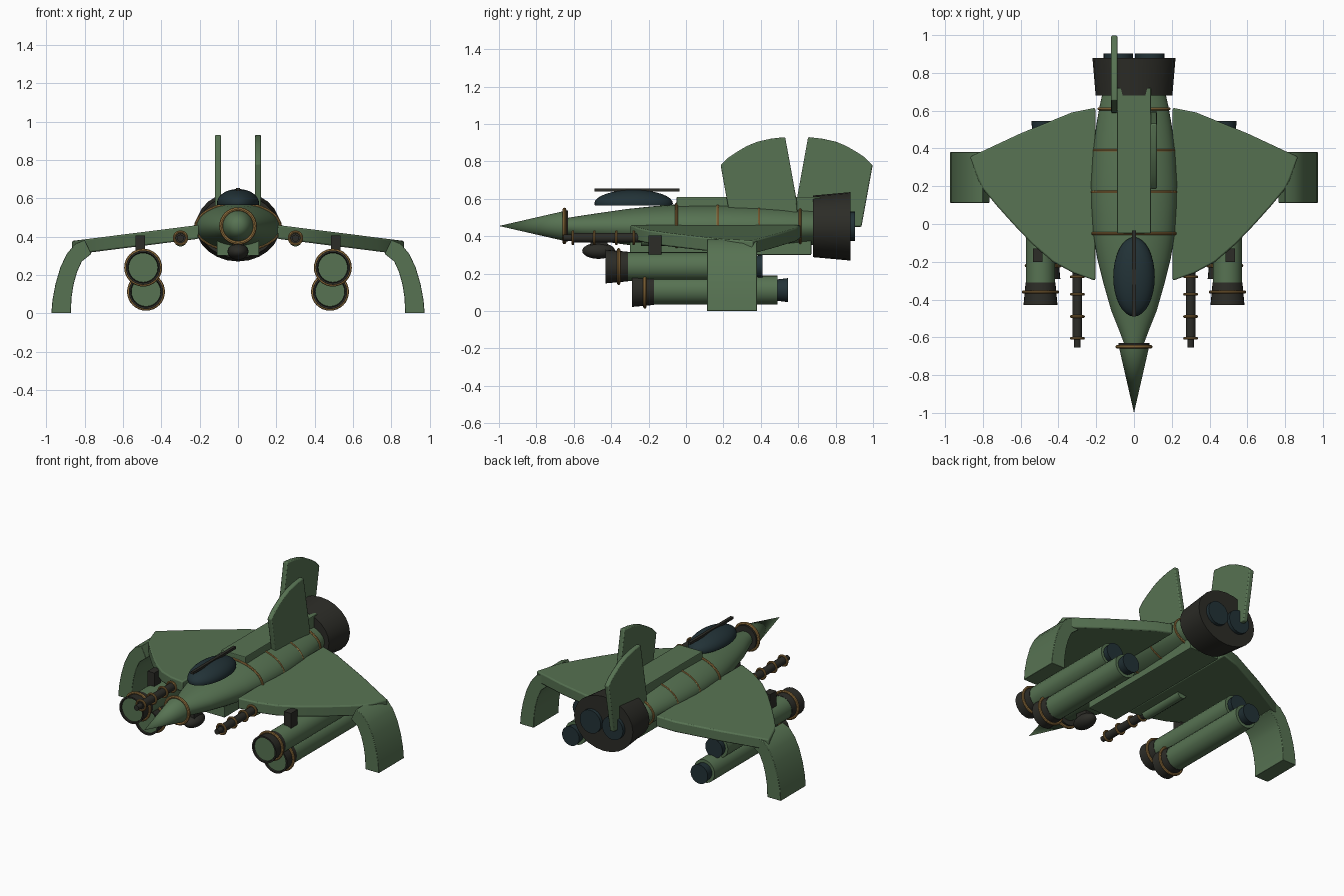
import bpy, bmesh, math
from mathutils import Vector, Matrix

if "Cube" in bpy.data.objects:
    bpy.data.objects.remove(bpy.data.objects["Cube"])


def mat(name, c):
    m = bpy.data.materials.new(name)
    m.diffuse_color = (*c, 1)
    m.use_nodes = True
    m.node_tree.nodes["Principled BSDF"].inputs["Base Color"].default_value = m.diffuse_color
    return m


GREEN = mat("green_paint", (0.095, 0.17, 0.085))
DARK = mat("dark_metal", (0.025, 0.025, 0.02))
GLASS = mat("dark_glass", (0.016, 0.032, 0.038))
BRASS = mat("brass", (0.30, 0.17, 0.05))


def finish(name, bm, material, smooth=True):
    bmesh.ops.recalc_face_normals(bm, faces=bm.faces)
    me = bpy.data.meshes.new(name)
    bm.to_mesh(me)
    bm.free()
    ob = bpy.data.objects.new(name, me)
    bpy.context.collection.objects.link(ob)
    me.materials.append(material)
    if smooth:
        bpy.ops.object.select_all(action='DESELECT')
        ob.select_set(True)
        bpy.context.view_layer.objects.active = ob
        bpy.ops.object.shade_smooth_by_angle(angle=math.radians(35))
    return ob


def loft(name, material, sections, x=0, n=32, closed=False):
    """Stack of ellipses along y; section = (y, half width, half height, z)."""
    bm = bmesh.new()
    rings = []
    for y, rx, rz, z in sections:
        rings.append([bm.verts.new((x + rx * math.cos(2 * math.pi * i / n), y,
                                    z + rz * math.sin(2 * math.pi * i / n))) for i in range(n)])
    pairs = list(zip(rings, rings[1:]))
    if closed:
        pairs.append((rings[-1], rings[0]))
    for a, b in pairs:
        for i in range(n):
            j = (i + 1) % n
            bm.faces.new((a[i], a[j], b[j], b[i]))
    if not closed:
        bm.faces.new(rings[0])
        bm.faces.new(rings[-1])
    bmesh.ops.remove_doubles(bm, verts=bm.verts, dist=1e-5)
    return finish(name, bm, material)


def tube(name, material, x, z, y0, y1, r0, r1=None, n=24):
    r1 = r0 if r1 is None else r1
    return loft(name, material, [(y0, r0, r0, z), (y1, r1, r1, z)], x, n)


def band(name, x, y, z, rx, rz, t=0.008):
    """Elliptical brass ring facing along y."""
    secs = []
    for k in range(8):
        a = 2 * math.pi * k / 8
        secs.append((y + t * math.sin(a), rx + t * math.cos(a), rz + t * math.cos(a), z))
    return loft(name, BRASS, secs, x, 32, True)


def box(name, material, lo, hi, bevel=0.0):
    bm = bmesh.new()
    lo, hi = Vector(lo), Vector(hi)
    m = Matrix.Translation((lo + hi) / 2) @ Matrix.Diagonal((*(hi - lo), 1))
    bmesh.ops.create_cube(bm, size=1, matrix=m)
    if bevel:
        bmesh.ops.bevel(bm, geom=bm.edges[:], offset=bevel, segments=2, affect='EDGES', profile=0.5)
    return finish(name, bm, material, False)


def prism(name, material, pts, offset, bevel=0.006):
    """Extrude an outline of 3D points by an offset, with softened edges."""
    bm = bmesh.new()
    a = [bm.verts.new(p) for p in pts]
    b = [bm.verts.new(Vector(p) + Vector(offset)) for p in pts]
    bm.faces.new(a)
    bm.faces.new(b[::-1])
    for i in range(len(a)):
        j = (i + 1) % len(a)
        bm.faces.new((a[i], a[j], b[j], b[i]))
    ob = finish(name, bm, material)
    mod = ob.modifiers.new("soft_edges", 'BEVEL')
    mod.width, mod.segments, mod.limit_method = bevel, 2, 'ANGLE'
    return ob


# Fuselage, nose, spine and belly
hull = [(-0.64, .05, .045, .452), (-0.56, .08, .06, .45), (-0.46, .12, .075, .45),
        (-0.32, .16, .095, .45), (-0.18, .195, .11, .45), (-0.05, .217, .12, .45),
        (0.1, .226, .123, .45), (0.22, .228, .123, .45), (0.38, .218, .118, .45),
        (0.52, .2, .11, .45), (0.62, .183, .1, .45), (0.7, .165, .095, .45)]
loft("fuselage", GREEN, hull, n=40)
loft("nose_cone", GREEN, [(-1, 0, 0, .455), (-0.65, .08, .08, .455)])
tube("nose_collar", DARK, 0, .455, -0.65, -0.63, .083)
band("nose_ring", 0, -0.65, .455, .088, .088, .01)
box("dorsal_spine", GREEN, (-.09, -0.05, .5), (.09, .72, .61), .005)
box("belly_keel", GREEN, (-.11, -0.3, .30), (.11, .67, .42), .005)
for y, rx, rz in ((-0.05, .22, .123), (0.17, .222, .121), (0.39, .211, .115), (0.61, .186, .104)):
    band("fuselage_ring", 0, y, .45, rx, rz)

# Canopy half dome with its centre frame, and chin sensor
bm = bmesh.new()
bmesh.ops.create_uvsphere(bm, u_segments=32, v_segments=16, radius=1)
bmesh.ops.bisect_plane(bm, geom=bm.verts[:] + bm.edges[:] + bm.faces[:], plane_co=(0, 0, -0.15),
                       plane_no=(0, 0, -1), clear_outer=True)
bmesh.ops.holes_fill(bm, edges=[e for e in bm.edges if e.is_boundary])
bmesh.ops.transform(bm, matrix=Matrix.Translation((0, -.28, .575)) @ Matrix.Diagonal((.11, .21, .073, 1)),
                    verts=bm.verts)
finish("canopy", bm, GLASS)
box("canopy_frame", DARK, (-.01, -.49, .638), (.01, -.035, .654))
bm = bmesh.new()
bmesh.ops.create_uvsphere(bm, u_segments=24, v_segments=12, radius=1,
                          matrix=Matrix.Translation((0, -.467, .322)) @ Matrix.Diagonal((.055, .088, .043, 1)))
finish("chin_sensor", bm, DARK)
box("sensor_mount", DARK, (-.03, -.51, .33), (.03, -.42, .42))

# Engine housing with twin exhausts
loft("engine_housing", DARK, [(.68, .203, .165, .453), (.88, .22, .183, .453)], n=24)
for s in (-1, 1):
    tube("exhaust", GLASS, s * .083, .453, .8, .903, .078)

# Tail fins: right one leans forward, left one is its fore-aft mirror
fin = [(.245, .45), (.185, .78), (.225, .82), (.27, .85), (.325, .882), (.38, .905),
       (.455, .922), (.53, .93), (.592, .59), (.6, .45)]
prism("right_tail_fin", GREEN, [(.088, y, z) for y, z in fin], (.033, 0, 0))
prism("left_tail_fin", GREEN, [(-.121, 1.183 - y, z) for y, z in fin], (.033, 0, 0))

wing = [(.205, -.30), (.32, -.26), (.43, -.20), (.54, -.105), (.64, 0), (.725, .095), (.8, .185),
        (.82, .18), (.868, .355), (.6, .48), (.33, .59), (.205, .615)]
wing[7] = (.825, .235)
outer = [(.80, .383), (.85, .362), (.893, .31), (.927, .24), (.953, .15), (.968, .07), (.974, 0)]
inner = [(.872, 0), (.869, .08), (.858, .15), (.84, .215), (.815, .27), (.765, .31)]

for s, side in ((1, "right"), (-1, "left")):
    # Drooped wing, and curved landing leg at the tip
    prism(side + "_wing", GREEN, [(s * x, y, .389 - .126 * (x - .2)) for x, y in wing], (0, 0, .072), .008)
    prism(side + "_wingtip_leg", GREEN, [(s * x, .112, z) for x, z in outer + inner], (0, .268, 0), .003)

    # Stacked rocket pods: dark flared rim, green body, ring, tail nozzle
    for level, x, z, y0, y1, y2 in (("upper", .495, .238, -.43, .37, .41),
                                    ("lower", .48, .112, -.29, .49, .545)):
        x *= s
        name = side + "_" + level + "_pod"
        tube(name + "_body", GREEN, x, z, y0 + .01, y1, .077)
        loft(name + "_rim", DARK, [(y0, .09, .09, z), (y0 + .12, .079, .079, z),
                                   (y0 + .12, .07, .07, z), (y0, .08, .08, z)], x, 24, True)
        band(name + "_ring", x, y0 + .07, z, .09, .09, .009)
        tube(name + "_nozzle", GLASS, x, z, y1 - .02, y2, .055, .064)
    box(side + "_pod_pylon", DARK, (s * .51 - .025, -.2, .29), (s * .51 + .025, -.13, .405))

    # Wing gun with banded barrel and under-wing housing
    gx, gz = s * .3, .392
    tube(side + "_gun_muzzle", DARK, gx, gz, -.655, -.58, .018, n=16)
    tube(side + "_gun_barrel", DARK, gx, gz, -.61, -.2, .026, n=16)
    tube(side + "_gun_housing", GREEN, gx, gz - .01, -.24, .1, .034, n=16)
    for y in (-.605, -.49, -.372, -.28):
        band(side + "_gun_ring", gx, y, gz, .033, .033, .007)
